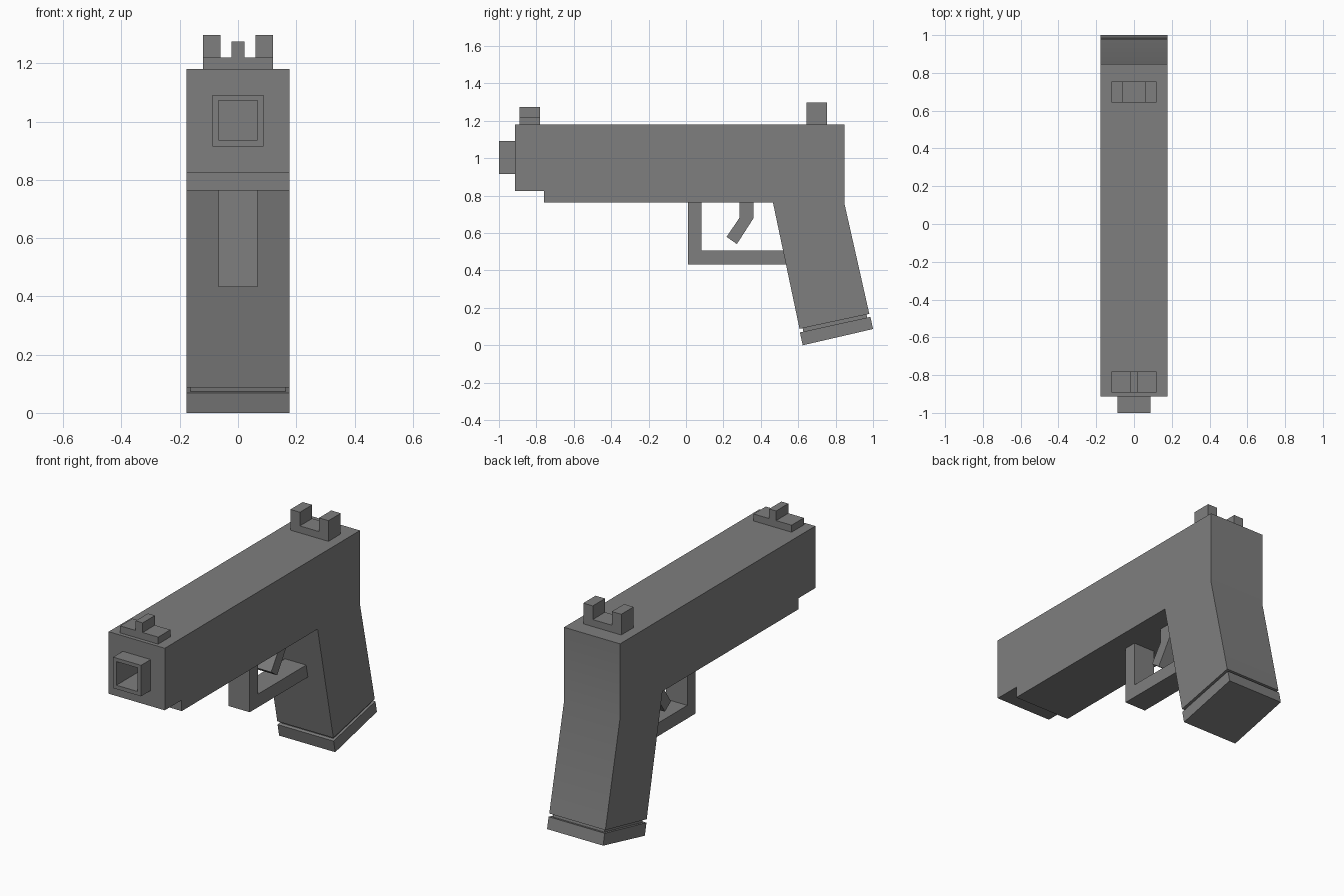
import bpy, bmesh, math
from mathutils import Vector

if "Cube" in bpy.data.objects:
    bpy.data.objects.remove(bpy.data.objects["Cube"])

dark = bpy.data.materials.new("dark_grey")
dark.diffuse_color = (0.21, 0.21, 0.21, 1)
dark.use_nodes = True
dark.node_tree.nodes["Principled BSDF"].inputs["Base Color"].default_value = dark.diffuse_color


def prism(name, pts, start, end, axis="X"):
    """Extrude a profile: (y, z) points across x, or (x, z) points along y."""
    if axis == "X":
        place, offset = (lambda p: (start, p[0], p[1])), Vector((end - start, 0, 0))
    else:
        place, offset = (lambda p: (p[0], start, p[1])), Vector((0, end - start, 0))
    bm = bmesh.new()
    face = bm.faces.new([bm.verts.new(place(p)) for p in pts])
    ext = bmesh.ops.extrude_face_region(bm, geom=[face], use_keep_orig=True)
    verts = [g for g in ext["geom"] if isinstance(g, bmesh.types.BMVert)]
    bmesh.ops.translate(bm, verts=verts, vec=offset)
    bmesh.ops.recalc_face_normals(bm, faces=bm.faces)
    mesh = bpy.data.meshes.new(name)
    bm.to_mesh(mesh)
    bm.free()
    mesh.materials.append(dark)
    obj = bpy.data.objects.new(name, mesh)
    bpy.context.collection.objects.link(obj)
    return obj


def side(name, pts, half):
    return prism(name, pts, -half, half)


def square(half, low, high):
    return [(-half, low), (half, low), (half, high), (-half, high)]


# Slide, frame and raked grip share one side profile
body = side("body", [(-0.913, 1.18), (0.847, 1.18), (0.847, 0.758), (0.98, 0.168),
                     (0.607, 0.088), (0.465, 0.763), (-0.76, 0.763),
                     (-0.76, 0.826), (-0.913, 0.826)], 0.177)

# Base plate below the grip, with a recessed neck between
side("grip_neck", [(0.62, 0.11), (0.962, 0.182), (0.972, 0.13), (0.631, 0.055)], 0.163)
side("base_plate", [(0.609, 0.069), (0.986, 0.152), (1.0, 0.087), (0.624, 0.0)], 0.177)

# Trigger guard and bent trigger
side("trigger_guard", [(0.01, 0.77), (0.084, 0.77), (0.084, 0.508), (0.54, 0.508),
                       (0.55, 0.433), (0.01, 0.433)], 0.067)
side("trigger", [(0.287, 0.77), (0.36, 0.77), (0.36, 0.678), (0.272, 0.541),
                 (0.217, 0.58), (0.287, 0.683)], 0.057)

# Square muzzle, bored back into the slide
muzzle = prism("muzzle", square(0.088, 0.915, 1.092), -1.0, -0.905, "Y")
bore = prism("bore_cutter", square(0.067, 0.937, 1.072), -1.1, -0.65, "Y")
bore.hide_render = True
for part in (body, muzzle):
    mod = part.modifiers.new("bore", "BOOLEAN")
    mod.operation, mod.solver, mod.object = "DIFFERENCE", "EXACT", bore
    bpy.context.view_layer.objects.active = part
    bpy.ops.object.modifier_apply(modifier=mod.name)
bpy.data.objects.remove(bore)

# Soft bend down the back of the grip, other edges stay sharp
body.data.shade_smooth()
body.data.set_sharp_from_angle(angle=math.radians(30))

# Rear notch sight and front post sight
prism("rear_sight", [(-0.12, 1.175), (0.12, 1.175), (0.12, 1.298), (0.06, 1.298),
                     (0.06, 1.22), (-0.06, 1.22), (-0.06, 1.298), (-0.12, 1.298)],
      0.644, 0.755, "Y")
prism("front_sight", [(-0.12, 1.175), (0.12, 1.175), (0.12, 1.22), (0.022, 1.22),
                      (0.022, 1.275), (-0.022, 1.275), (-0.022, 1.22), (-0.12, 1.22)],
      -0.891, -0.781, "Y")
